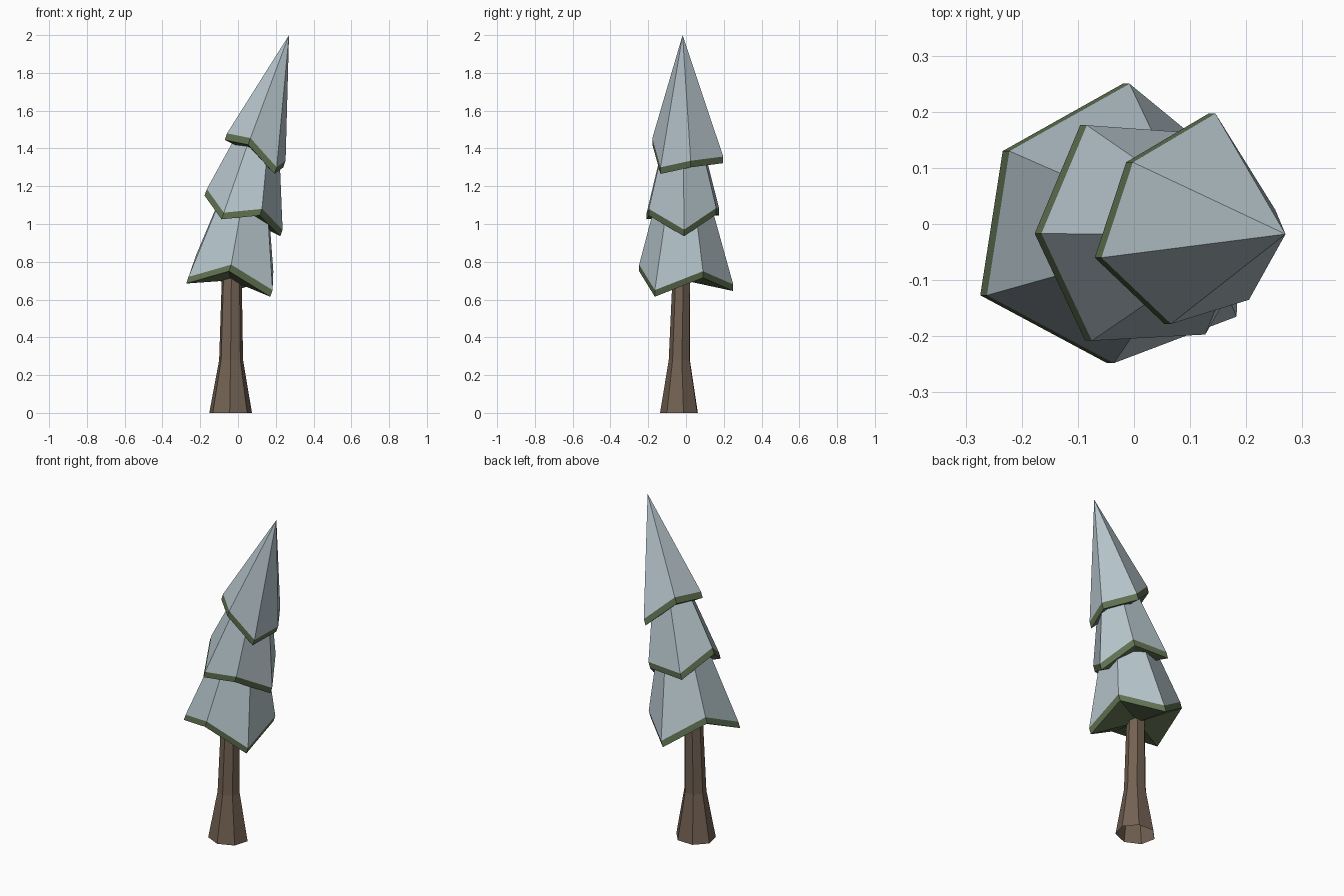
import bpy, bmesh, math
from mathutils import Vector

if "Cube" in bpy.data.objects:
    bpy.data.objects.remove(bpy.data.objects["Cube"])


def material(name, rgb):
    m = bpy.data.materials.new(name)
    m.diffuse_color = (*rgb, 1)
    m.use_nodes = True
    m.node_tree.nodes["Principled BSDF"].inputs["Base Color"].default_value = m.diffuse_color
    return m


SNOW = material("snow", (0.46, 0.55, 0.59))
NEEDLES = material("needles", (0.12, 0.17, 0.085))
BARK = material("bark", (0.17, 0.12, 0.085))


def finish(bm, name, mats):
    bmesh.ops.recalc_face_normals(bm, faces=bm.faces)
    me = bpy.data.meshes.new(name)
    bm.to_mesh(me)
    bm.free()
    for m in mats:
        me.materials.append(m)
    ob = bpy.data.objects.new(name, me)
    bpy.context.collection.objects.link(ob)


def bridge(bm, a, b, mat=0):
    n = len(a)
    for i in range(n):
        bm.faces.new((a[i], a[(i + 1) % n], b[(i + 1) % n], b[i])).material_index = mat


def fan(bm, ring, tip, mat=0):
    v = bm.verts.new(tip)
    for i in range(len(ring)):
        bm.faces.new((ring[i], ring[(i + 1) % len(ring)], v)).material_index = mat


# Trunk: seven-sided, flared and open at the foot
bm = bmesh.new()
rings = []
for cx, cy, z, r in ((-0.04, -0.033, 0, 0.116), (-0.037, -0.033, 0.28, 0.065),
                     (-0.033, -0.022, 0.76, 0.053)):
    rings.append([bm.verts.new((cx + r * math.cos(a), cy + 0.9 * r * math.sin(a), z))
                  for a in (math.radians(-92 + i * 360 / 7) for i in range(7))])
bridge(bm, rings[0], rings[1])
bridge(bm, rings[1], rings[2])
bm.faces.new(rings[2])
finish(bm, "trunk", [BARK])


# Leaning foliage tiers: zigzag snow hem, green rim and underside
def tier(name, hem, apex, cut):
    bm = bmesh.new()
    hem = [Vector(p) for p in hem]
    apex = Vector(apex)
    drop = Vector((-0.012, 0, -0.035))
    top = [bm.verts.new(p) for p in hem]
    low = [bm.verts.new(p + drop) for p in hem]
    if cut < 1:
        cap = [bm.verts.new(p.lerp(apex, cut)) for p in hem]
        bridge(bm, top, cap)
        fan(bm, cap, sum((v.co for v in cap), Vector()) / 6)
    else:
        fan(bm, top, apex)
    bridge(bm, low, top, 1)
    fan(bm, low, sum((v.co for v in low), Vector()) / 6, 1)
    finish(bm, name, [SNOW, NEEDLES])


tier("lower_branches",
     [(-0.262, -0.127, 0.72), (-0.036, -0.248, 0.785), (0.183, -0.165, 0.65),
      (0.187, 0.09, 0.75), (-0.008, 0.25, 0.68), (-0.222, 0.13, 0.835)],
     (0.12, -0.02, 1.65), 0.48)
tier("middle_branches",
     [(-0.165, -0.017, 1.185), (-0.075, -0.208, 1.06), (0.127, -0.197, 1.08),
      (0.236, -0.01, 0.97), (0.14, 0.16, 1.085), (-0.084, 0.176, 1.08)],
     (0.2, -0.02, 1.85), 0.5)
tier("top_branches",
     [(-0.058, -0.06, 1.48), (0.066, -0.178, 1.455), (0.205, -0.135, 1.3),
      (0.252, 0.025, 1.335), (0.145, 0.197, 1.357), (-0.002, 0.11, 1.495)],
     (0.27, -0.018, 2.0), 1)
